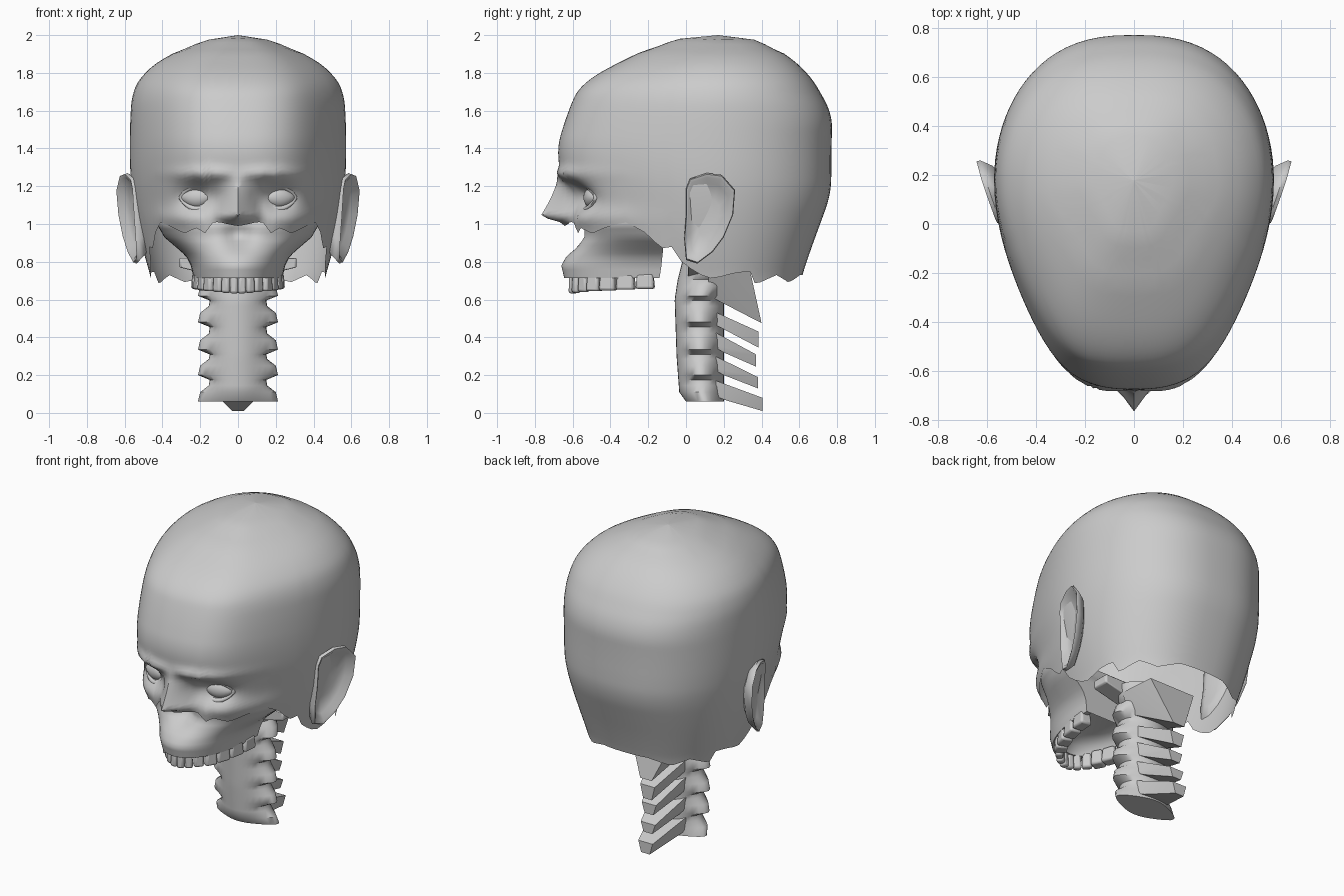
import bpy, bmesh, math
from math import sin, cos, pi, exp, radians
from mathutils import Vector

cube = bpy.data.objects.get("Cube")
if cube:
    bpy.data.objects.remove(cube)

GREY = (0.6, 0.6, 0.6, 1)
bone = bpy.data.materials.new("bone grey")
bone.use_nodes = True
bone.diffuse_color = GREY
bone.node_tree.nodes["Principled BSDF"].inputs["Base Color"].default_value = GREY
SIDES = ((1, "left"), (-1, "right"))


def finish(name, bm, angle=50, bevel=0):
    """Turn a bmesh into a smooth shaded object."""
    bmesh.ops.remove_doubles(bm, verts=bm.verts, dist=0.0005)
    bmesh.ops.recalc_face_normals(bm, faces=bm.faces)
    mesh = bpy.data.meshes.new(name)
    bm.to_mesh(mesh)
    bm.free()
    mesh.materials.append(bone)
    ob = bpy.data.objects.new(name, mesh)
    bpy.context.collection.objects.link(ob)
    bpy.ops.object.select_all(action='DESELECT')
    ob.select_set(True)
    bpy.context.view_layer.objects.active = ob
    bpy.ops.object.shade_smooth_by_angle(angle=radians(angle))
    if bevel:
        mod = ob.modifiers.new("rounding", 'BEVEL')
        mod.width, mod.segments = bevel, 2


def loft(rings, caps=(False, False)):
    """Skin a list of equal, closed rings."""
    bm = bmesh.new()
    rows = [[bm.verts.new(p) for p in ring] for ring in rings]
    n = len(rows[0])
    for low, high in zip(rows, rows[1:]):
        for i in range(n):
            j = (i + 1) % n
            bm.faces.new((low[i], low[j], high[j], high[i]))
    for row, cap in zip((rows[0], rows[-1]), caps):
        if cap:
            bm.faces.new(row)
    return bm


def hull(points):
    bm = bmesh.new()
    for p in points:
        bm.verts.new(p)
    bmesh.ops.convex_hull(bm, input=bm.verts)
    return bm


def interp(table, t):
    """Read a row of values from a table keyed by its first column."""
    t = min(max(t, table[0][0]), table[-1][0])
    for a, b in zip(table, table[1:]):
        if t <= b[0]:
            f = (t - a[0]) / (b[0] - a[0])
            return [p + (q - p) * f for p, q in zip(a[1:], b[1:])]


def soft_interp(table, t, spread):
    """Average the table around t, which rounds off its corners."""
    samples = [interp(table, t + spread * k / 4) for k in range(-4, 5)]
    return [sum(col) / len(samples) for col in zip(*samples)]


def bump(dx, dz, rx, rz):
    return exp(-(dx / rx) ** 2 - (dz / rz) ** 2)


# Cranium and face: height, front y, back y, half width
CRANIUM = [(0.68, -0.58, 0.60, 0.45), (0.85, -0.59, 0.655, 0.50), (1.0, -0.60, 0.71, 0.535),
           (1.15, -0.62, 0.765, 0.56), (1.25, -0.66, 0.77, 0.57), (1.4, -0.685, 0.77, 0.573),
           (1.58, -0.63, 0.775, 0.57), (1.70, -0.58, 0.71, 0.56), (1.75, -0.555, 0.68, 0.535), (1.80, -0.46, 0.65, 0.505),
           (1.90, -0.27, 0.53, 0.37), (1.975, -0.10, 0.41, 0.19), (1.99, 0, 0.31, 0.1), (2.0, 0.17, 0.17, 0)]
# Ragged lower edge: degrees away from the front, height
EDGE = [(0, 0.99), (7, 1.01), (10, 1.01), (15, 0.95), (20, 0.98), (30, 0.95), (40, 0.98), (52, 1.01),
        (60, 0.95), (66, 0.87), (71, 0.88), (75, 0.79), (85, 0.71), (100, 0.74), (111, 0.75), (116, 0.68),
        (133, 0.73), (148, 0.69), (165, 0.73), (180, 0.73)]


def face_relief(x, z):
    """Forward push for nose, brow, eye sockets and cheeks."""
    t = min(max((1.27 - z) / 0.23, 0), 1)
    nose = 0.165 * t * max(0, 1 - abs(x) / (0.06 + 0.07 * t))
    if z < 1.04:
        nose *= max(0.25, 1 - (1.04 - z) / 0.05)
    ax = abs(x)
    brow = 0.035 * bump(ax - 0.17, z - 1.265, 0.18, 0.035)
    socket = 0.085 * bump(ax - 0.21, z - 1.145, 0.1, 0.07)
    cheek = 0.03 * bump(ax - 0.33, z - 1.03, 0.16, 0.05)
    return nose + brow + cheek - socket


def head_point(a, v):
    low = interp(EDGE, abs(math.degrees(a)))[0]
    z = low + (2 - low) * v
    front, back, w = soft_interp(CRANIUM, z, min(0.07, 2 - z))
    mid = 0.18
    x = w * math.copysign(abs(sin(a)) ** 0.8, a)
    if cos(a) > 0:
        x *= 1 - 0.08 * sin(2 * a) ** 2
    y = mid - (mid - front if cos(a) > 0 else back - mid) * cos(a)
    if abs(a) < 1.4:
        y -= face_relief(x, z) * min(1, (1.4 - abs(a)) * 2)
    return Vector((x, y, z))


COLS, ROWS = 50, 52
angles = [math.copysign(pi * (abs(i) / COLS) ** 1.35, i) for i in range(-COLS + 1, COLS + 1)]
finish("cranium", loft([[head_point(a, r / ROWS) for a in angles] for r in range(ROWS + 1)]), 60)

# Eyes and eyelids
for side, label in SIDES:
    turn = side * radians(14)

    def place(bm, centre):
        for v in bm.verts:
            v.co.z *= 1 - 0.45 * min(1, abs(v.co.x) / 0.1) ** 2
            x, y, z = v.co
            v.co = Vector((x * cos(turn) - y * sin(turn) + side * 0.215,
                           x * sin(turn) + y * cos(turn) + centre, z + 1.14))

    bm = bmesh.new()
    bmesh.ops.create_uvsphere(bm, u_segments=24, v_segments=16, radius=1)
    for v in bm.verts:
        v.co = Vector((v.co.x * 0.09, v.co.y * 0.05, v.co.z * 0.058))
    place(bm, -0.49)
    finish(label + "_eyeball", bm)
    rings = []
    for i in range(29):
        u = 2 * pi * i / 28
        ring = []
        for k in range(8):
            swell = 0.016 * cos(k * pi / 4)
            ring.append(Vector(((0.093 + swell) * cos(u), 0.014 * sin(k * pi / 4) + 0.03 * cos(u) ** 2,
                                (0.062 + swell) * sin(u))))
        rings.append(ring)
    bm = loft(rings)
    place(bm, -0.527)
    finish(label + "_eyelids", bm)

# Upper jaw: height, front y, back y, half width
JAW = [(0.715, -0.645, -0.14, 0.235), (0.78, -0.66, -0.13, 0.25), (0.83, -0.635, -0.125, 0.275), (0.87, -0.60, -0.12, 0.32),
       (0.93, -0.56, -0.13, 0.39), (1.0, -0.555, -0.18, 0.43), (1.06, -0.5, -0.2, 0.42)]


def jaw_ring(z, scale=1, lift=0):
    front, back, w = interp(JAW, z)
    ring = []
    for i in range(41):
        a = pi * (i / 40 - 0.5)
        x = w * scale * sin(a)
        y = back - (back - front) * scale * cos(a) ** 0.85
        y += 0.07 * bump(x, z - 0.95, 0.07, 0.07)  # nasal opening
        ring.append(Vector((x, y, z + lift)))
    return ring


palate = [jaw_ring(0.715, 0.6, 0.08), jaw_ring(0.715, 0.8, 0.05), jaw_ring(0.715, 0.86)]
walls = [jaw_ring(0.715 + 0.345 * i / 16) for i in range(17)]
finish("upper_jaw", loft(palate + walls, (True, True)), 50)

# Teeth along the jaw arch: degrees from the front, width
TEETH = [(5.5, 0.045), (17, 0.048), (29, 0.06), (41, 0.075), (53, 0.09), (66, 0.1), (79, 0.1)]
for side, label in SIDES:
    for i, (degrees, wide) in enumerate(TEETH):
        a = radians(degrees)
        bm = bmesh.new()
        bmesh.ops.create_cube(bm, size=1)
        height = 0.105 - 0.004 * i
        deep = 0.045 if i < 3 else 0.075
        spin = side * math.atan2(0.46 * sin(a), 0.215 * cos(a))
        for v in bm.verts:
            taper = 1 if v.co.z < 0 else 0.85
            x, y = v.co.x * wide * taper, v.co.y * deep * taper
            v.co = Vector((x * cos(spin) - y * sin(spin) + side * 0.212 * sin(a),
                           x * sin(spin) + y * cos(spin) - 0.125 - 0.475 * cos(a),
                           v.co.z * height + 0.737 - height / 2))
        finish(f"{label}_tooth_{i + 1}", bm, 40, 0.013)

# Ears: outline as (y, z), skinned from the back, over the rim, into the bowl
EAR = [(0, 1.19), (0.02, 1.24), (0.11, 1.27), (0.19, 1.26), (0.26, 1.18), (0.25, 1.05), (0.2, 0.93),
       (0.14, 0.85), (0.06, 0.79), (0.0, 0.81), (-0.01, 0.92), (0, 1.05)]
SECTION = ((0.5, -0.075), (0.85, -0.045), (1, -0.005), (0.97, 0.012), (0.9, 0.008), (0.75, -0.022), (0.4, -0.035))
for side, label in SIDES:
    rings = []
    for scale, out in SECTION:
        ring = []
        for y, z in EAR:
            y, z = 0.12 + (y - 0.12) * scale, 1.04 + (z - 1.04) * scale
            ring.append(Vector((side * (0.537 + 0.34 * max(y, 0) + 0.06 * (z - 1.04) + out), y, z)))
        rings.append(ring)
    finish(label + "_ear", loft(rings, (True, True)), 60)

# Neck column with flaring side processes: height, front y, back y
NECK = [(0.06, 0.0, 0.2), (0.1, -0.035, 0.2), (0.3, -0.05, 0.2), (0.6, -0.06, 0.2), (0.7, -0.045, 0.25), (0.8, -0.02, 0.26)]
levels = []
for z in (0.06, 0.2, 0.335, 0.48, 0.62):
    levels += [(z - 0.025, 0.15), (z, 0.212), (z + 0.05, 0.2), (z + 0.085, 0.155)]
rings = []
for z, w in levels[1:] + [(0.74, 0.19), (0.8, 0.19)]:
    front, back = interp(NECK, z)
    mid, half = (front + back) / 2, (back - front) / 2
    ring = []
    for k in range(32):
        c, s = cos(k * pi / 16), sin(k * pi / 16)
        ring.append(Vector((0.145 * c + (w - 0.145) * c ** 5, mid + half * s, z)))
    rings.append(ring)
finish("neck_column", loft(rings, (True, True)), 45)
for side, label in SIDES:
    finish(label + "_top_process",
           hull([(side * x, y, z) for x, low, high in ((0.1, 0.72, 0.82), (0.31, 0.77, 0.82))
                 for y in (0.01, 0.12) for z in (low, high)]), 40, 0.01)

# Rear spines: root top, root bottom, tip top, tip bottom, tip y
SPINES = ((0.51, 0.445, 0.43, 0.345, 0.385), (0.40, 0.32, 0.31, 0.245, 0.37),
          (0.275, 0.2, 0.19, 0.13, 0.38), (0.15, 0.07, 0.08, 0.01, 0.405))
for n, (rt, rb, tt, tb, ty) in enumerate(SPINES):
    root = [(x, 0.12, z + (rt - tt) / 2) for x in (-0.12, 0.12) for z in (rt, rb)]
    middle = [(x, 0.2, z) for x in (-0.09, 0.09) for z in (rt, rb)]
    tip = [(x, ty, z) for x, z in ((-0.05, tt), (0.05, tt), (-0.03, tb), (0.03, tb))]
    finish(f"rear_spine_{n + 1}", hull(root + middle + tip), 30)
finish("top_rear_spine", hull([(x * s, y, z) for s in (-1, 1) for x, y, z in
                               ((0.19, 0.12, 0.74), (0.16, 0.34, 0.75), (0.1, 0.34, 0.65), (0.04, 0.40, 0.475),
                                (0.1, 0.2, 0.61), (0.13, 0.12, 0.62))]), 35)
